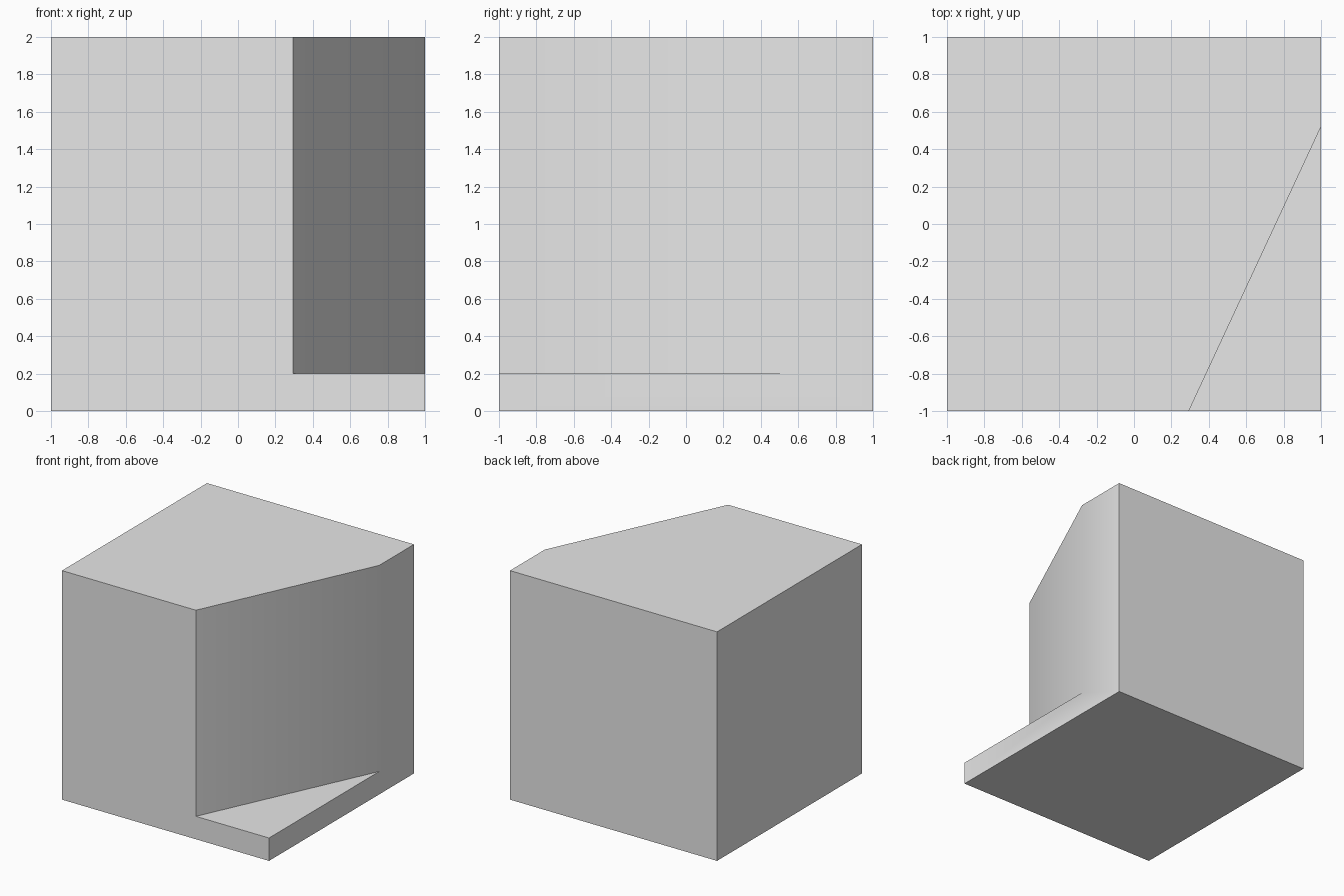
import bpy
import bmesh
from mathutils import Vector

default = bpy.data.objects.get("Cube")
if default:
    bpy.data.objects.remove(default, do_unlink=True)

# Light grey material
grey = bpy.data.materials.new("light_grey")
grey.use_nodes = True
colour = (0.8, 0.8, 0.8, 1)
grey.diffuse_color = colour
grey.node_tree.nodes["Principled BSDF"].inputs["Base Color"].default_value = colour


def prism(name, outline, bottom, top):
    """Extrude a plan outline from bottom to top."""
    bm = bmesh.new()
    base = bm.faces.new([bm.verts.new((p[0], p[1], bottom)) for p in outline])
    result = bmesh.ops.extrude_face_region(bm, geom=[base])
    raised = [v for v in result["geom"] if isinstance(v, bmesh.types.BMVert)]
    bmesh.ops.translate(bm, verts=raised, vec=(0, 0, top - bottom))
    bmesh.ops.recalc_face_normals(bm, faces=bm.faces)
    mesh = bpy.data.meshes.new(name)
    bm.to_mesh(mesh)
    bm.free()
    mesh.materials.append(grey)
    obj = bpy.data.objects.new(name, mesh)
    bpy.context.collection.objects.link(obj)
    return obj


# Solid cube
block = prism("cut_corner_block", [(-1, -1), (1, -1), (1, 1), (-1, 1)], 0, 2)

# Slanted corner cut, running past the cube and stopping above a thin ledge
start, end = Vector((0.293, -1)), Vector((1, 0.52))
overrun = (end - start) * 0.2
a, b = start - overrun, end + overrun
cutter = prism("corner_cutter", [a, (1.5, a.y), (1.5, b.y), b], 0.2, 2.3)
cutter.hide_render = True

cut = block.modifiers.new("corner_cut", "BOOLEAN")
cut.operation = "DIFFERENCE"
cut.solver = "EXACT"
cut.object = cutter

bpy.ops.object.select_all(action="DESELECT")
block.select_set(True)
bpy.context.view_layer.objects.active = block
bpy.ops.object.modifier_apply(modifier=cut.name)
bpy.data.objects.remove(cutter, do_unlink=True)

# The shallow edge between the slant and the side stays soft
bpy.ops.object.shade_smooth_by_angle()
